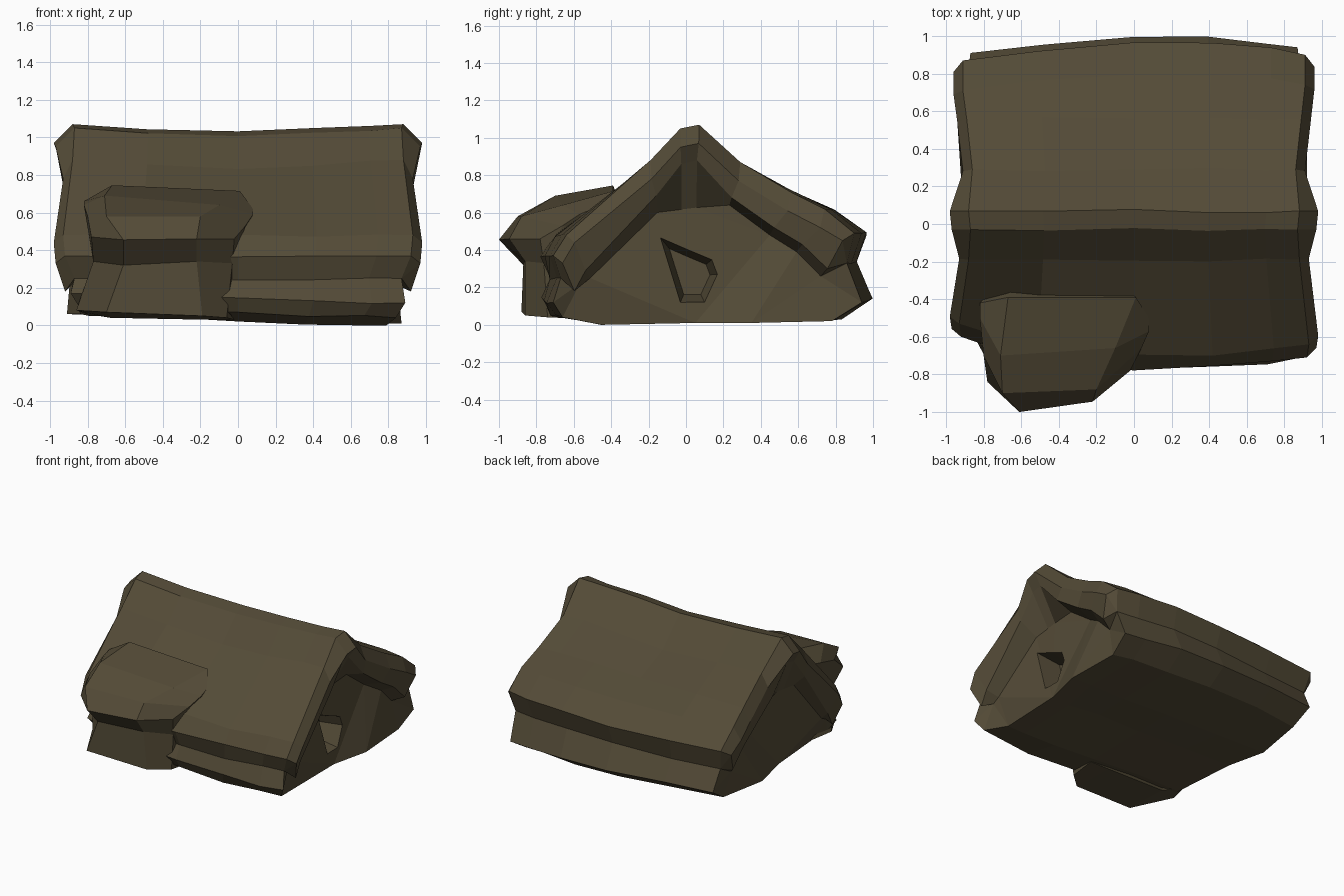
import bpy, bmesh, random
from mathutils import Vector

if "Cube" in bpy.data.objects:
    bpy.data.objects.remove(bpy.data.objects["Cube"])

random.seed(4)
mat = bpy.data.materials.new("dark brown")
mat.diffuse_color = (0.088, 0.07, 0.038, 1)
mat.use_nodes = True
mat.node_tree.nodes["Principled BSDF"].inputs["Base Color"].default_value = mat.diffuse_color


def loft(name, rings):
    """Skin a list of closed rings into a solid, flat-shaded object."""
    bm = bmesh.new()
    vs = [[bm.verts.new(p) for p in r] for r in rings]
    n = len(rings[0])
    for a, b in zip(vs, vs[1:]):
        for i in range(n):
            j = (i + 1) % n
            bm.faces.new((a[i], a[j], b[j], b[i]))
    bm.faces.new(vs[0])
    bm.faces.new(vs[-1])
    bmesh.ops.remove_doubles(bm, verts=bm.verts, dist=0.002)
    bmesh.ops.triangulate(bm, faces=[f for f in bm.faces if len(f.verts) > 4])
    bmesh.ops.recalc_face_normals(bm, faces=bm.faces)
    me = bpy.data.meshes.new(name)
    bm.to_mesh(me)
    bm.free()
    me.materials.append(mat)
    ob = bpy.data.objects.new(name, me)
    bpy.context.collection.objects.link(ob)
    return ob


def combine(ob, other, operation):
    """Apply a boolean and remove the second object."""
    mod = ob.modifiers.new("combine", "BOOLEAN")
    mod.object, mod.operation, mod.solver = other, operation, "EXACT"
    bpy.context.view_layer.objects.active = ob
    bpy.ops.object.modifier_apply(modifier=mod.name)
    bpy.data.objects.remove(other)


# House cross-section: y, z, half-length in x, part (r = roof, w = wall)
PROFILE = [
    (-0.03, 1.05, .87, "r"), (0.07, 1.07, .88, "r"), (0.29, 0.87, .86, "r"),
    (0.56, 0.71, .89, "r"), (0.80, 0.62, .91, "r"), (0.96, 0.49, .91, "r"),
    (0.92, 0.33, .88, "w"), (1.00, 0.12, .87, "w"), (0.84, 0.02, .85, "w"),
    (0.35, 0.01, .87, "w"), (0.05, 0.01, .80, "w"), (-0.45, 0.00, .79, "w"),
    (-0.72, 0.04, .84, "w"), (-0.77, 0.12, .89, "w"), (-0.73, 0.25, .87, "w"),
    (-0.77, 0.37, .92, "r"), (-0.70, 0.48, .93, "r"), (-0.19, 0.88, .88, "r"),
]


def section(t, step=None):
    """House ring at t in -1..1; step 0-2 makes the lip, soffit and gable wall."""
    ring = []
    side = 1 if t > 0 else -1
    for y, z, half, part in PROFILE:
        x = t * half
        end = abs(t) ** 3
        if part == "r" and z > 0.8:
            z -= 0.045 * (1 - abs(t))                  # sagging ridge
        if y > 0.7:
            y -= 0.06 * end + (0.03 if t < -0.4 else 0)  # rounded back corners
        if y < -0.6:
            y += end * (0.17 if t < 0 else 0.06)       # front corners
        if z < 0.2:
            z += 0.025 * (1 - t)                       # base rises to the left
        if part == "w" and t == -1 and -0.1 < y < 0.5:
            x -= 0.04                                  # bulging left gable base
        if step is not None and part == "r":
            low = z < 0.56
            if step == 0:
                x += side * (0.10 if z > 1 else 0.05)
                y, z = y * (0.93 if low else 0.97), z - (0.04 if low else 0.10)
            elif step == 1:
                y, z = y * 0.84, z - 0.19
                x = side * 0.92
            else:
                y, z = y * 0.80, min(max(z - 0.23, 0.22), 0.62 + 0.1 * y)
                x = side * ((0.78 if z > 0.4 else 0.83) + (0.05 if t < 0 else 0))
        elif step is None and abs(t) < 0.9:
            y += random.uniform(-.01, .01)
            z = max(0, z + random.uniform(-.01, .01))
        ring.append(Vector((x, y, z)))
    return ring


rings = [section(-1, s) for s in (2, 1, 0)]
rings += [section(t) for t in (-1, -0.55, 0, 0.45, 0.8, 1)]
rings += [section(1, s) for s in (0, 1, 2)]
house = loft("house_with_roof", rings)

# Front porch: rings run left to right, each from the roof top to the hidden back
PORCH = [
    [(-.82, -.42, .66), (-.82, -.50, .64), (-.80, -.70, .58), (-.78, -.84, .47),
     (-.77, -.70, .34), (-.86, -.58, .08), (-.80, -.40, .06), (-.70, -.30, .40)],
    [(-.67, -.39, .745), (-.71, -.70, .69), (-.70, -.90, .58), (-.61, -1.0, .455),
     (-.61, -.87, .32), (-.70, -.88, .07), (-.68, -.50, .04), (-.60, -.25, .40)],
    [(.01, -.39, .715), (-.10, -.66, .64), (-.20, -.88, .58), (-.22, -.945, .46),
     (-.22, -.86, .34), (-.19, -.86, .05), (-.18, -.50, .03), (-.15, -.25, .40)],
    [(.08, -.50, .62), (.08, -.57, .59), (.04, -.66, .53), (-.02, -.78, .46),
     (-.03, -.76, .33), (-.06, -.74, .04), (-.02, -.50, .03), (0, -.25, .40)],
]
combine(house, loft("front_porch", PORCH), "UNION")

# Tapering doorway hollow in the right gable
DOOR = [(-0.14, 0.47), (0.02, 0.40), (0.14, 0.35), (0.17, 0.27), (0.10, 0.12), (-0.03, 0.12)]
hole = [[(x, 0.03 + (y - 0.03) * s, 0.26 + (z - 0.26) * s) for y, z in DOOR]
        for x, s in ((0.62, 0.7), (0.80, 1), (1.1, 1))]
combine(house, loft("doorway_cutter", hole), "DIFFERENCE")
